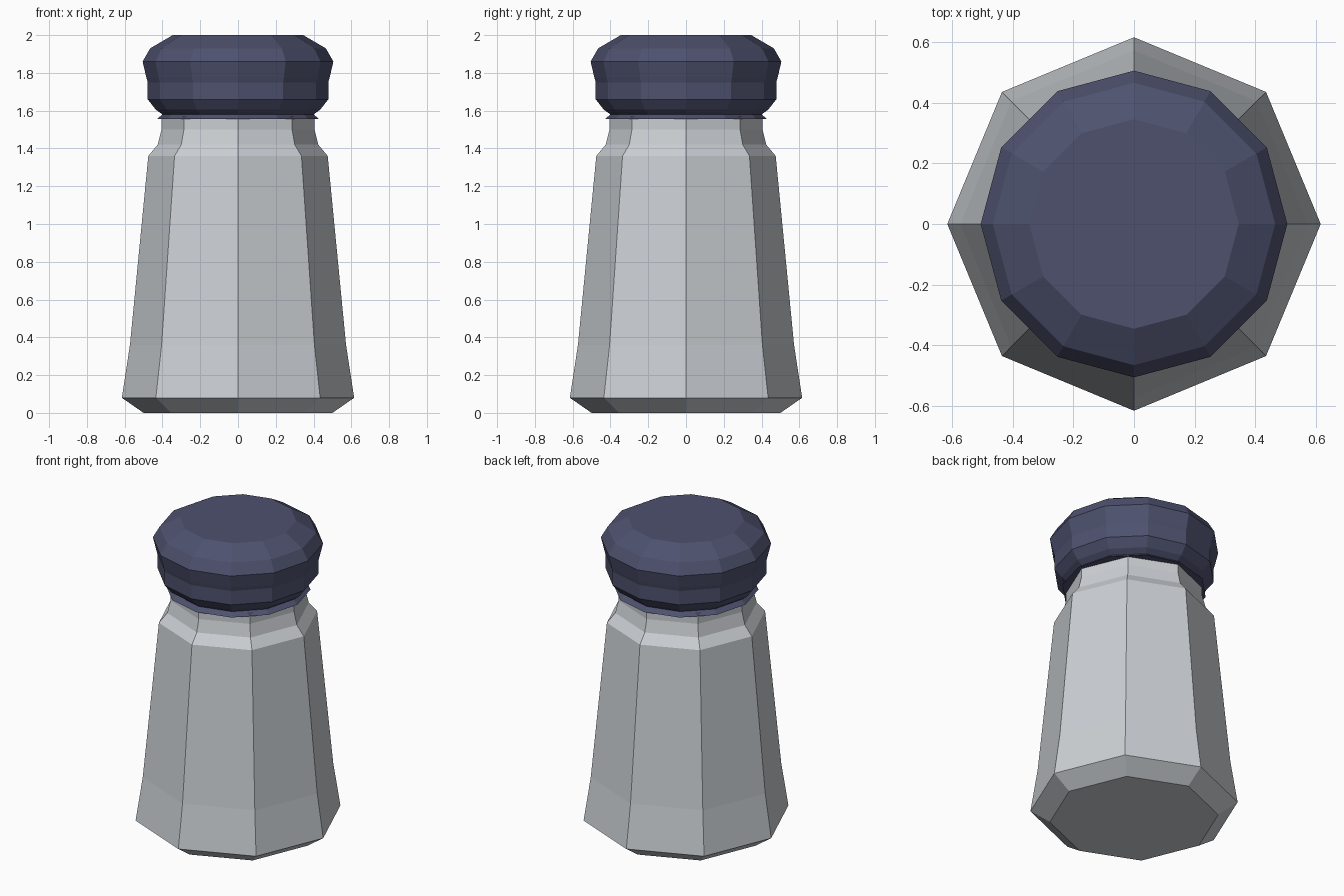
import bpy, bmesh, math

if "Cube" in bpy.data.objects:
    bpy.data.objects.remove(bpy.data.objects["Cube"])


def material(name, rgb):
    m = bpy.data.materials.new(name)
    m.diffuse_color = (*rgb, 1)
    m.use_nodes = True
    m.node_tree.nodes["Principled BSDF"].inputs["Base Color"].default_value = m.diffuse_color
    return m


def lathe(name, profile, sides, mat):
    """Flat-faced closed solid from (radius, height) rings, bottom to top."""
    bm = bmesh.new()
    rings = [[bm.verts.new((r * math.cos(2 * math.pi * i / sides),
                            r * math.sin(2 * math.pi * i / sides), z))
              for i in range(sides)] for r, z in profile]
    for a, b in zip(rings, rings[1:]):
        for i in range(sides):
            j = (i + 1) % sides
            bm.faces.new((a[i], a[j], b[j], b[i]))
    bm.faces.new(rings[0][::-1])
    bm.faces.new(rings[-1])
    me = bpy.data.meshes.new(name)
    bm.to_mesh(me)
    bm.free()
    me.materials.append(mat)
    ob = bpy.data.objects.new(name, me)
    bpy.context.collection.objects.link(ob)
    return ob


glass = material("pale grey", (0.60, 0.63, 0.66))
metal = material("slate blue", (0.075, 0.083, 0.155))

# Octagonal tapered body with bevelled foot and narrow neck
lathe("shaker_body", [(0.5, 0), (0.615, 0.08), (0.572, 0.36), (0.475, 1.36),
                      (0.425, 1.42), (0.405, 1.5), (0.405, 1.57)], 8, glass)

# Twelve-sided cap with flared lower rim
lathe("shaker_cap", [(0.43, 1.555), (0.40, 1.58), (0.435, 1.605), (0.478, 1.66),
                     (0.478, 1.75), (0.485, 1.775), (0.505, 1.86),
                     (0.465, 1.93), (0.345, 2.0)], 12, metal)
